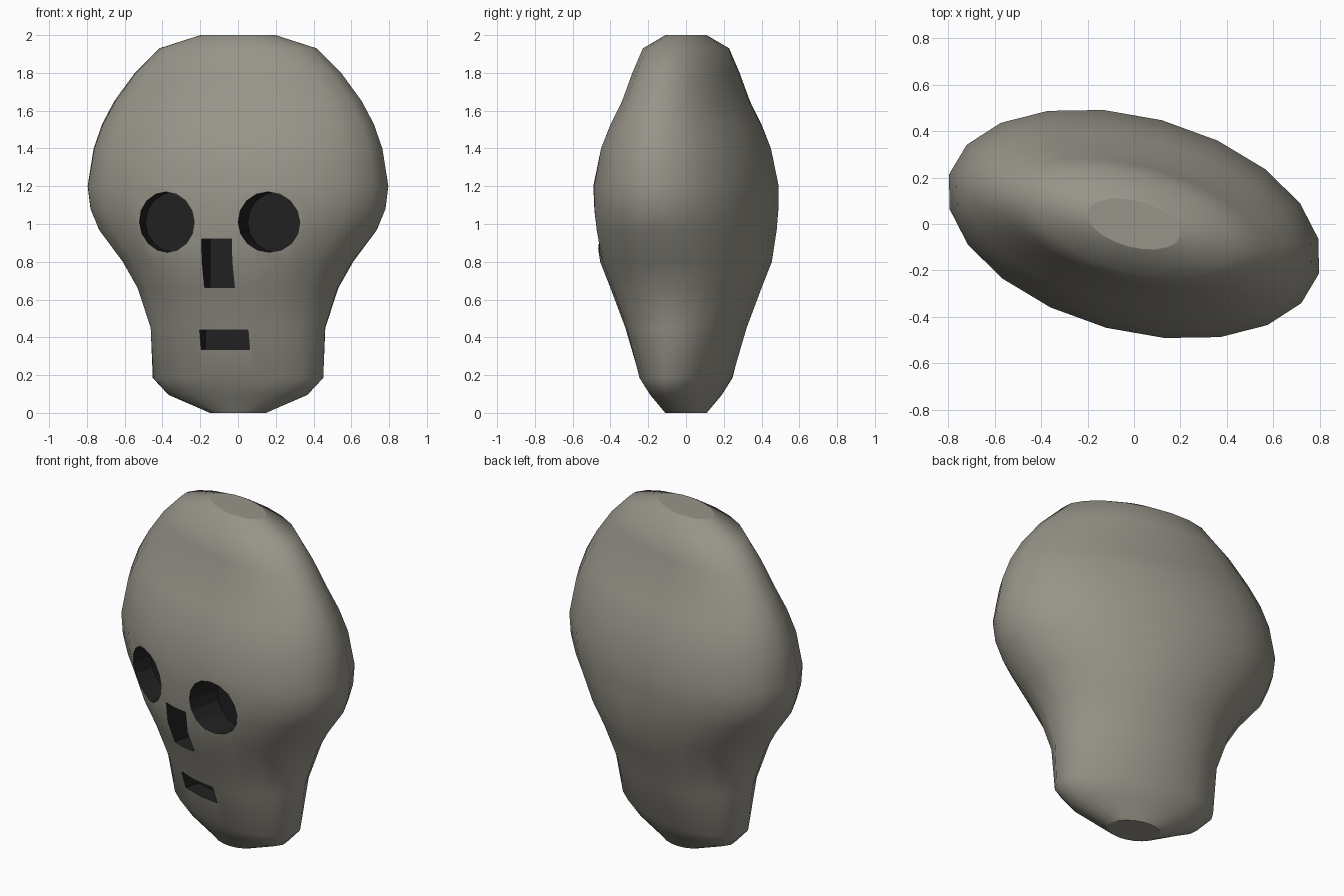
import bpy, bmesh, math
from mathutils import Matrix

if "Cube" in bpy.data.objects:
    bpy.data.objects.remove(bpy.data.objects["Cube"])

TURN = math.radians(-15)          # whole head is turned about z
SIDES = 20


def material(name, rgb):
    m = bpy.data.materials.new(name)
    m.diffuse_color = (*rgb, 1)
    m.use_nodes = True
    m.node_tree.nodes["Principled BSDF"].inputs["Base Color"].default_value = m.diffuse_color
    return m


BONE = material("grey bone", (0.31, 0.295, 0.25))
DARK = material("dark hollow", (0.015, 0.015, 0.015))


def add_object(name, bm, index):
    bmesh.ops.recalc_face_normals(bm, faces=bm.faces)
    for f in bm.faces:
        f.material_index = index
    bm.transform(Matrix.Rotation(TURN, 4, 'Z'))
    me = bpy.data.meshes.new(name)
    bm.to_mesh(me)
    bm.free()
    me.materials.append(BONE)
    me.materials.append(DARK)
    ob = bpy.data.objects.new(name, me)
    bpy.context.collection.objects.link(ob)
    return ob


# Head: elliptical rings given as (z, half extent in x, half extent in y)
RINGS = [(0, .15, .11), (.095, .37, .19), (.185, .455, .248), (.45, .467, .322),
         (.66, .535, .40), (.8, .615, .455), (.97, .745, .483), (1.08, .79, .493),
         (1.2, .805, .495), (1.4, .772, .455), (1.53, .725, .402), (1.65, .66, .34),
         (1.8, .55, .285), (1.93, .42, .23), (2.0, .2, .11)]
c2, s2 = math.cos(TURN) ** 2, math.sin(TURN) ** 2
bm = bmesh.new()
loops = []
for z, hx, hy in RINGS:
    # convert turned extents into the axes of the ellipse
    a = math.sqrt((hx * hx * c2 - hy * hy * s2) / (c2 - s2))
    b = math.sqrt((hy * hy * c2 - hx * hx * s2) / (c2 - s2))
    angles = [2 * math.pi * i / SIDES for i in range(SIDES)]
    loops.append([bm.verts.new((a * math.cos(t), b * math.sin(t), z)) for t in angles])
for lo, hi in zip(loops, loops[1:]):
    for i in range(SIDES):
        j = (i + 1) % SIDES
        bm.faces.new((lo[i], lo[j], hi[j], hi[i]))
bm.faces.new(loops[0][::-1])
bm.faces.new(loops[-1])
head = add_object("head", bm, 0)


# Cutters: reach from in front of the face back to a floor at y
def eye_cutter(name, x, z, r, floor):
    bm = bmesh.new()
    m = (Matrix.Translation((x, (floor - .9) / 2, z)) @ Matrix.Rotation(math.pi / 2, 4, 'X'))
    bmesh.ops.create_cone(bm, cap_ends=True, segments=16, radius1=r, radius2=r,
                          depth=floor + .9, matrix=m)
    return add_object(name, bm, 1)


def box_cutter(name, half_x, z0, z1, floor):
    bm = bmesh.new()
    m = (Matrix.Translation((0, (floor - .9) / 2, (z0 + z1) / 2))
         @ Matrix.Diagonal((half_x * 2, floor + .9, z1 - z0, 1)))
    bmesh.ops.create_cube(bm, size=1, matrix=m)
    return add_object(name, bm, 1)


cutters = [eye_cutter("left_eye_cutter", -.28, 1.01, .16, -.25),
           eye_cutter("right_eye_cutter", .28, 1.01, .16, -.25),
           box_cutter("nose_cutter", .082, .665, .92, -.27),
           box_cutter("mouth_cutter", .133, .335, .44, -.17)]
for c in cutters:
    c.hide_render = True
    mod = head.modifiers.new(c.name, 'BOOLEAN')
    mod.operation = 'DIFFERENCE'
    mod.solver = 'EXACT'
    mod.object = c

# Apply the cuts and remove the cutters
dg = bpy.context.evaluated_depsgraph_get()
result = bpy.data.meshes.new_from_object(head.evaluated_get(dg))
head.modifiers.clear()
head.data = result
for c in cutters:
    bpy.data.objects.remove(c)

# Smooth bone, flat hollows and flat end caps
for p in head.data.polygons:
    p.use_smooth = p.material_index == 0 and abs(p.normal.z) < .999
